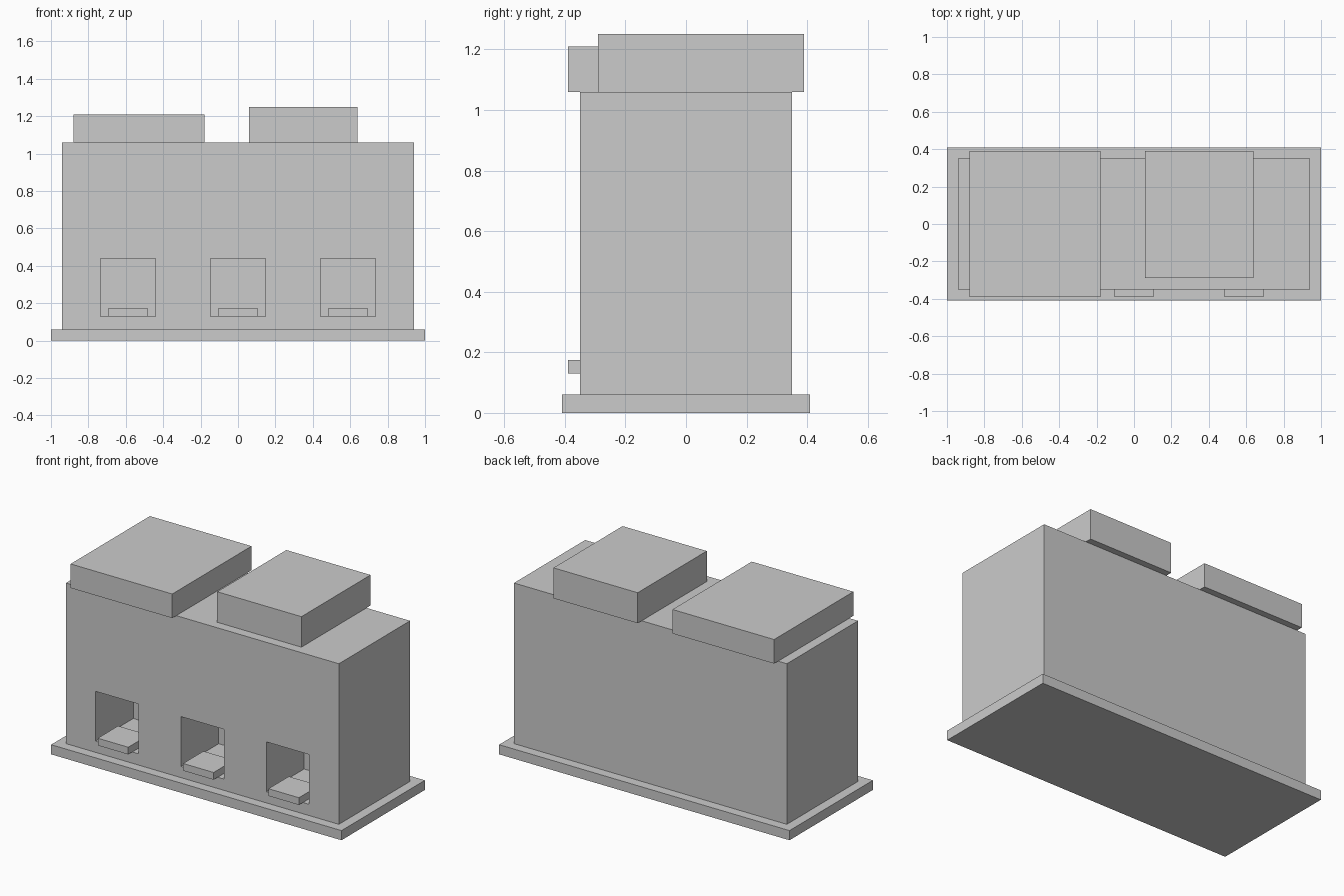
import bpy
import bmesh
from mathutils import Vector

if "Cube" in bpy.data.objects:
    bpy.data.objects.remove(bpy.data.objects["Cube"])


def box(name, x, y, z):
    """Axis-aligned box from (min, max) pairs."""
    lo, hi = Vector((x[0], y[0], z[0])), Vector((x[1], y[1], z[1]))
    bm = bmesh.new()
    bmesh.ops.create_cube(bm, size=1)
    for v in bm.verts:
        v.co = Vector(v.co[i] * (hi[i] - lo[i]) for i in range(3))
    mesh = bpy.data.meshes.new(name)
    bm.to_mesh(mesh)
    bm.free()
    obj = bpy.data.objects.new(name, mesh)
    obj.location = (lo + hi) / 2
    bpy.context.collection.objects.link(obj)
    return obj


# Plinth and main body
box("base_plate", (-1, 1), (-0.41, 0.41), (0, 0.06))
body = box("body", (-0.94, 0.94), (-0.35, 0.35), (0.06, 1.06))

# Overhanging boxes on the roof
box("roof_box_left", (-0.88, -0.18), (-0.39, 0.39), (1.06, 1.21))
box("roof_box_right", (0.06, 0.64), (-0.29, 0.39), (1.06, 1.25))

# Three front recesses, each with a protruding tray
bpy.context.view_layer.objects.active = body
for side, cx in (("left", -0.588), ("middle", 0), ("right", 0.588)):
    cutter = box("recess_cutter_" + side, (cx - 0.147, cx + 0.147), (-0.5, 0.02), (0.13, 0.44))
    cutter.hide_render = True
    mod = body.modifiers.new("recess_" + side, "BOOLEAN")
    mod.operation = "DIFFERENCE"
    mod.solver = "EXACT"
    mod.object = cutter
    bpy.ops.object.modifier_apply(modifier=mod.name)
    bpy.data.objects.remove(cutter)
    box("tray_" + side, (cx - 0.105, cx + 0.105), (-0.39, -0.19), (0.13, 0.175))
